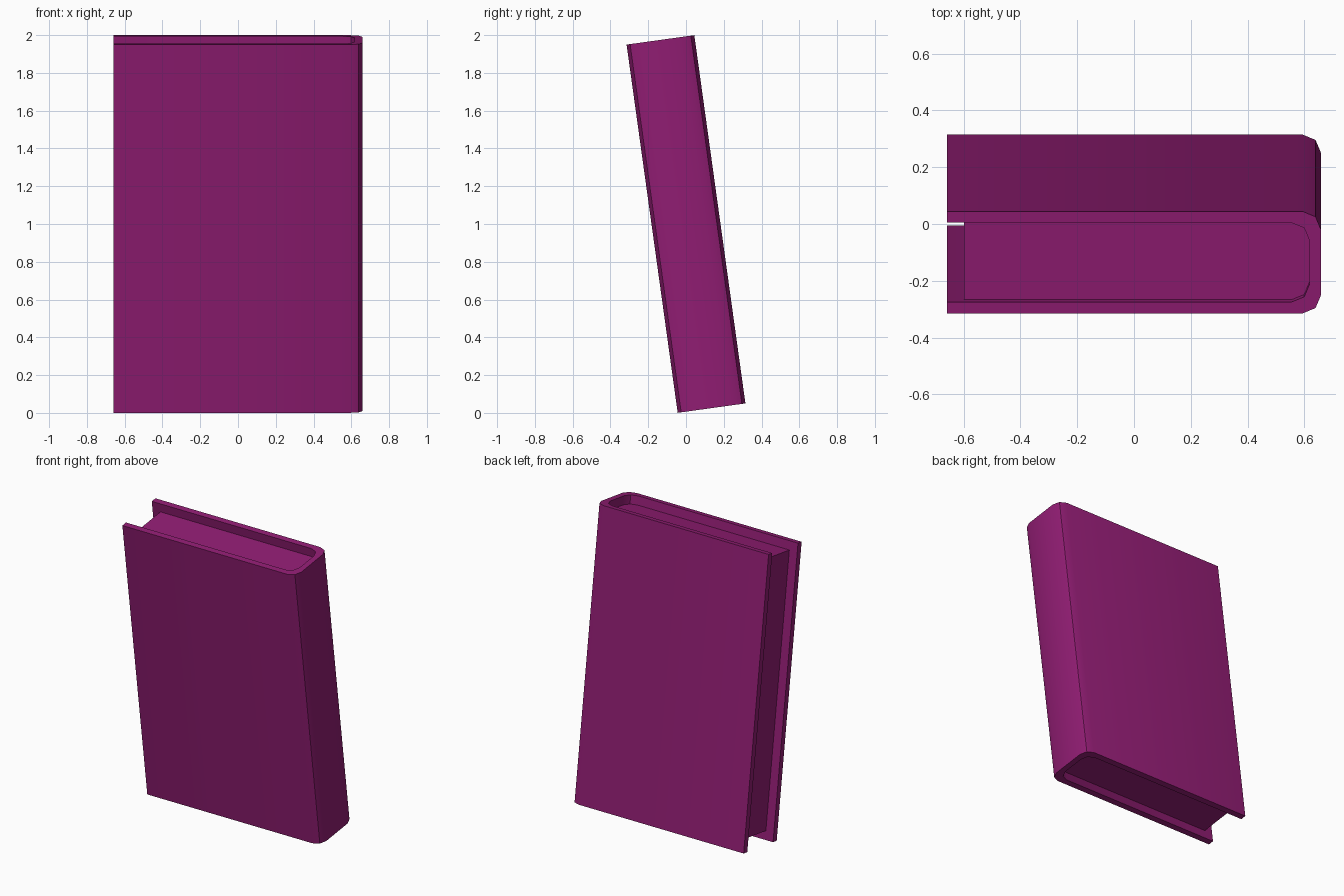
import bpy, bmesh, math
from mathutils import Matrix, Vector

if "Cube" in bpy.data.objects:
    bpy.data.objects.remove(bpy.data.objects["Cube"])

TILT = math.radians(7.9)
LENGTH, HALF_X, HALF_T, WALL, RADIUS, RECESS = 1.968, 0.658, 0.181, 0.04, 0.064, 0.06

purple = bpy.data.materials.new("purple")
purple.diffuse_color = (0.28, 0.012, 0.17, 1)
purple.use_nodes = True
purple.node_tree.nodes["Principled BSDF"].inputs["Base Color"].default_value = purple.diffuse_color


def spine_outline(left, right, half):
    """Open outline: front board, two-segment rounded spine, back board."""
    pts = [(left, -half)]
    for sign, angles in ((-1, (-90, -45, 0)), (1, (0, 45, 90))):
        for a in angles:
            a = math.radians(a)
            pts.append((right - RADIUS + RADIUS * math.cos(a),
                        sign * (half - RADIUS) + RADIUS * math.sin(a)))
    return pts + [(left, half)]


def extrude_part(name, profile, height):
    bm = bmesh.new()
    base = bm.faces.new([bm.verts.new((x, y, -height / 2)) for x, y in profile])
    ext = bmesh.ops.extrude_face_region(bm, geom=[base])
    top = [g for g in ext["geom"] if isinstance(g, bmesh.types.BMVert)]
    bmesh.ops.translate(bm, verts=top, vec=Vector((0, 0, height)))
    bmesh.ops.recalc_face_normals(bm, faces=bm.faces)
    # lean the part forward, resting on its lower front edge
    bm.transform(Matrix.Translation((0, 0, 1)) @ Matrix.Rotation(TILT, 4, 'X'))
    mesh = bpy.data.meshes.new(name)
    bm.to_mesh(mesh)
    bm.free()
    mesh.materials.append(purple)
    ob = bpy.data.objects.new(name, mesh)
    bpy.context.collection.objects.link(ob)
    bpy.ops.object.select_all(action='DESELECT')
    ob.select_set(True)
    bpy.context.view_layer.objects.active = ob
    bpy.ops.object.shade_smooth_by_angle(angle=math.radians(30))
    return ob


# Cover: U-shaped shell with the spine at +x
outer = spine_outline(-HALF_X, HALF_X, HALF_T)
inner = spine_outline(-HALF_X, HALF_X - WALL, HALF_T - WALL)
extrude_part("book_cover", outer + inner[::-1], LENGTH)

# Page block: fills the shell, set back from the three open edges
pages = spine_outline(-HALF_X + RECESS, HALF_X - WALL, HALF_T - WALL)
extrude_part("page_block", pages, LENGTH - 2 * RECESS)
